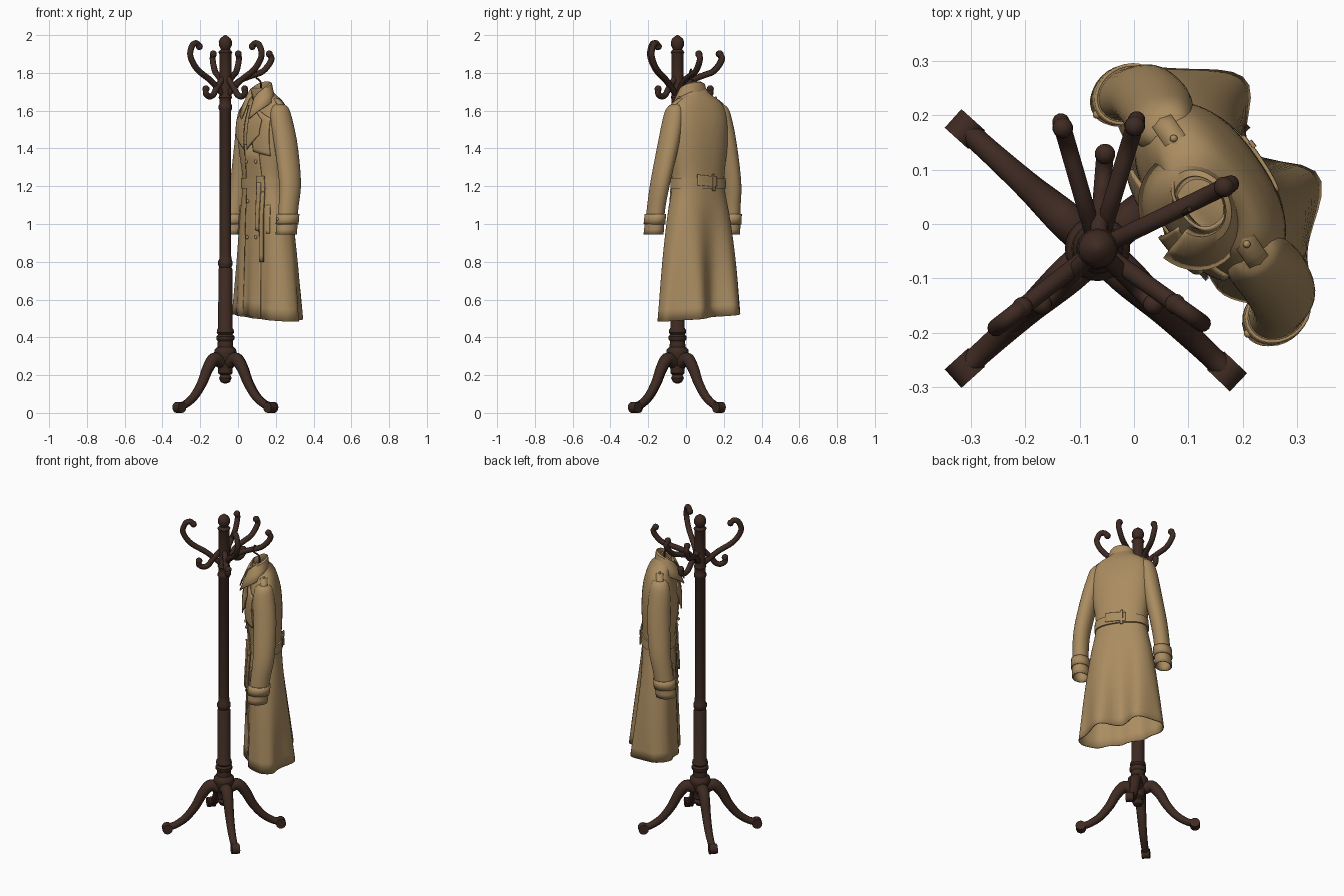
import bpy, bmesh, math
from mathutils import Vector, Matrix

if "Cube" in bpy.data.objects:
    bpy.data.objects.remove(bpy.data.objects["Cube"])

POLE = Vector((-0.067, -0.045, 0))
COAT = Vector((0.14, 0.06, 0))
N = 2.4  # roundness of the coat cross-section


def material(name, rgb):
    m = bpy.data.materials.new(name)
    m.diffuse_color = (*rgb, 1)
    m.use_nodes = True
    m.node_tree.nodes["Principled BSDF"].inputs["Base Color"].default_value = m.diffuse_color
    return m


WOOD = material("dark_wood", (0.048, 0.023, 0.016))
TAN = material("tan_cloth", (0.40, 0.262, 0.118))


def finish(name, bm, mat, thick=0.0, angle=40):
    bmesh.ops.recalc_face_normals(bm, faces=bm.faces)
    me = bpy.data.meshes.new(name)
    bm.to_mesh(me)
    bm.free()
    ob = bpy.data.objects.new(name, me)
    bpy.context.collection.objects.link(ob)
    me.materials.append(mat)
    if thick:
        mod = ob.modifiers.new("thickness", 'SOLIDIFY')
        mod.thickness, mod.offset = thick, 0
    bpy.ops.object.select_all(action='DESELECT')
    ob.select_set(True)
    bpy.context.view_layer.objects.active = ob
    bpy.ops.object.shade_smooth_by_angle(angle=math.radians(angle))
    return ob


def catmull(pts, steps=6):
    """Smooth curve through tuples of any length."""
    pts = [Vector(p) for p in pts]
    ext = [2 * pts[0] - pts[1]] + pts + [2 * pts[-1] - pts[-2]]
    out = []
    for a, b, c, d in zip(ext, ext[1:], ext[2:], ext[3:]):
        for i in range(steps):
            t = i / steps
            out.append(0.5 * (2 * b + (c - a) * t + (2 * a - 5 * b + 4 * c - d) * t * t
                              + (3 * b - a - 3 * c + d) * t ** 3))
    return out + [pts[-1]]


def skin(name, rows, mat, closed=True, thick=0.0, caps=False):
    """Surface through rows of points."""
    bm = bmesh.new()
    vs = [[bm.verts.new(p) for p in r] for r in rows]
    n = len(rows[0])
    for r, s in zip(vs, vs[1:]):
        for i in range(n if closed else n - 1):
            j = (i + 1) % n
            bm.faces.new((r[i], r[j], s[j], s[i]))
    if caps:
        bm.faces.new(vs[0])
        bm.faces.new(vs[-1])
    return finish(name, bm, mat, thick)


def tube(name, pts, radii, mat, sides=12):
    """Round tube along a planar path, with one radius per control point."""
    path = catmull([(*p, r) for p, r in zip(pts, radii)])
    pos = [Vector(p[:3]) for p in path]
    normal = Vector((0, 0, 1)).cross(pos[len(pos) // 2] - pos[0]).normalized()
    rows = []
    for i, p in enumerate(pos):
        t = (pos[min(i + 1, len(pos) - 1)] - pos[max(i - 1, 0)]).normalized()
        side = t.cross(normal).normalized()
        rows.append([p + path[i][3] * (normal * math.cos(k * math.tau / sides)
                     + side * math.sin(k * math.tau / sides)) for k in range(sides)])
    return skin(name, rows, mat, caps=True)


def ball(name, p, r, mat, scale=(1, 1, 1)):
    bm = bmesh.new()
    bmesh.ops.create_uvsphere(bm, u_segments=14, v_segments=10, radius=r,
                              matrix=Matrix.Translation(p) @ Matrix.Diagonal((*scale, 1)))
    return finish(name, bm, mat)


# --- turned pole with rings and finials
profile = [(0.005, 0.155), (0.024, 0.163), (0.034, 0.185), (0.026, 0.2), (0.038, 0.21), (0.038, 0.235),
           (0.045, 0.25), (0.052, 0.29), (0.06, 0.315), (0.057, 0.335), (0.042, 0.35), (0.04, 0.38),
           (0.048, 0.39), (0.048, 0.405), (0.038, 0.415), (0.046, 0.425), (0.044, 0.44), (0.038, 0.45),
           (0.037, 0.76), (0.032, 0.77), (0.039, 0.785), (0.039, 0.8), (0.032, 0.815), (0.03, 0.85),
           (0.03, 1.6), (0.036, 1.61), (0.036, 1.625), (0.031, 1.635), (0.031, 1.66), (0.036, 1.67),
           (0.032, 1.68), (0.032, 1.9), (0.037, 1.91), (0.024, 1.925), (0.034, 1.945), (0.035, 1.965),
           (0.028, 1.982), (0.014, 1.993), (0.004, 2.0)]
skin("pole", [[POLE + Vector((r * math.cos(k * math.tau / 24), r * math.sin(k * math.tau / 24), z))
               for k in range(24)] for r, z in profile], WOOD, caps=True)


def radial(angle, pts):
    d = Vector((math.cos(angle), math.sin(angle), 0))
    return [POLE + d * r + Vector((0, 0, z)) for r, z in pts]


# --- four curved legs with scroll feet
LEG = [(0.03, 0.27), (0.08, 0.285), (0.125, 0.235), (0.165, 0.16), (0.22, 0.09), (0.28, 0.048), (0.325, 0.035)]
for deg in (42, 138, 222, 316.5):
    ang = math.radians(deg)
    tube("leg", radial(ang, LEG), [0.035, 0.034, 0.03, 0.026, 0.023, 0.021, 0.021], WOOD)
    bm = bmesh.new()
    bmesh.ops.create_cone(bm, cap_ends=True, segments=16, radius1=0.029, radius2=0.029, depth=0.046,
                          matrix=Matrix.Translation(radial(ang, [(0.328, 0.029)])[0])
                          @ Matrix.Rotation(ang, 4, 'Z') @ Matrix.Rotation(math.pi / 2, 4, 'X'))
    finish("foot", bm, WOOD)

# --- bent hooks with ball tips
BIG = [(0.02, 1.69), (0.10, 1.76), (0.19, 1.82), (0.235, 1.89), (0.222, 1.945), (0.195, 1.957), (0.175, 1.94)]
TALL = [(0.02, 1.71), (0.08, 1.76), (0.14, 1.785), (0.195, 1.805), (0.23, 1.84), (0.247, 1.875), (0.235, 1.9)]
LOW = [(0.02, 1.77), (0.065, 1.72), (0.09, 1.685), (0.12, 1.675), (0.145, 1.69), (0.145, 1.715)]
for dx, dy, shape, size in [(-0.16, -0.125, BIG, 1), (0.175, -0.125, BIG, 1), (-0.065, 0.225, TALL, 0.98),
                            (0.07, 0.23, TALL, 1), (0.243, 0.118, TALL, 1.1), (0.014, 0.175, LOW, 1.2),
                            (-0.11, -0.11, LOW, 1), (0.11, -0.11, LOW, 1)]:
    pts = radial(math.atan2(dy, dx), [(r * size, z) for r, z in shape])
    tube("hook", pts, [0.016] * len(pts), WOOD)
    ball("hook_tip", pts[-1], 0.019, WOOD)


# --- coat frame: u across the shoulders, v toward the coat front
def W(u, v, z):
    return COAT + Vector((0.568 * u - 0.823 * v, -0.823 * u - 0.568 * v, z))


# height, half width, half depth, forward shift
BODY = catmull([(0.505, 0.247, 0.122, -0.02), (0.8, 0.212, 0.11, -0.016), (1.03, 0.178, 0.1, -0.01),
                (1.22, 0.145, 0.091, -0.007), (1.4, 0.167, 0.102, -0.001), (1.52, 0.174, 0.097, 0.0),
                (1.6, 0.163, 0.077, -0.002), (1.65, 0.128, 0.06, 0.0), (1.685, 0.08, 0.05, 0.012),
                (1.72, 0.056, 0.04, 0.025)], 5)


def section(z):
    for p, q in zip(BODY, BODY[1:]):
        if z <= q[0]:
            return p.lerp(q, max(0, (z - p[0]) / (q[0] - p[0])))
    return BODY[-1]


def fold(u, z, side):
    """Draped folds that deepen toward the hem, strongest at the back."""
    w = max(0, (1.2 - z) / 0.7) ** 1.3
    amp = 0.009 if side > 0 else 0.043
    period, phase = (0.13, 0.04) if side > 0 else (0.233, 0.094)
    return side * w * amp * math.cos(math.tau * (u - phase) / period)


def surf(u, z, side, off):
    _, a, b, v0 = section(z)
    k = max(0.0, 1 - min(1, abs(u) / a) ** N) ** (1 / N)
    return W(u, v0 + side * (b * k + off) + fold(u, z, side) * k, z)


def body_ring(z, grow=0.0, n=72):
    _, a, b, v0 = section(z)
    ring = []
    for i in range(n):
        s, c = math.sin(i * math.tau / n), math.cos(i * math.tau / n)
        u = (a + grow) * math.copysign(abs(s) ** (2 / N), s)
        k = abs(c) ** (2 / N)
        side = 1 if c >= 0 else -1
        tilt = -0.09 * u * max(0, (0.8 - z) / 0.3)
        ring.append(W(u, v0 + side * (b + grow) * k + fold(u, z, side) * k, z + tilt))
    return ring


skin("coat_body", [body_ring(p[0]) for p in BODY], TAN, thick=0.006)
skin("belt", [body_ring(z, g) for z, g in [(1.187, 0.002), (1.189, 0.01), (1.243, 0.01), (1.245, 0.002)]], TAN)
skin("neck_lining", [body_ring(1.68, -0.004), body_ring(1.688, -0.006)], TAN, caps=True)


def plate(name, quad, off, side=1, mat=TAN, n=12):
    """Cloth panel lying on the coat; corners are (u, z)."""
    a, b, c, d = [Vector(q) for q in quad]
    rows = []
    for j in range(n + 1):
        l, r = a.lerp(d, j / n), b.lerp(c, j / n)
        rows.append([surf(*l.lerp(r, i / n), side, off) for i in range(n + 1)])
    return skin(name, rows, mat, closed=False, thick=0.007)


# --- front panels, storm flap, lapels, belt tails, pockets
plate("front_placket", [(-0.05, 0.52), (0.10, 0.505), (0.085, 1.42), (-0.03, 1.42)], 0.005)
plate("storm_flap", [(0.05, 1.385), (0.145, 1.36), (0.148, 1.56), (0.05, 1.61)], 0.008)
plate("back_belt", [(-0.05, 1.195), (0.07, 1.205), (0.07, 1.262), (-0.05, 1.25)], 0.011, -1)
plate("back_belt_loop", [(-0.035, 1.175), (-0.02, 1.175), (-0.02, 1.265), (-0.035, 1.265)], 0.015, -1)
for s in (-1, 1):
    plate("lapel", [(s * 0.015, 1.395), (s * 0.105, 1.47), (s * 0.115, 1.55), (s * 0.02, 1.63)], 0.022)
    plate("pocket_welt", [(s * 0.13, 0.95), (s * 0.15, 0.95), (s * 0.14, 1.1), (s * 0.12, 1.1)], 0.006)
    for z in (1.33, 1.12, 0.93):
        ball("button", surf(0.025 + s * 0.04, z, 1, 0.012), 0.01, TAN, (0.8, 0.8, 1))
plate("belt_tail_long", [(0.105, 0.8), (0.13, 0.8), (0.115, 1.22), (0.09, 1.22)], 0.02)
plate("belt_tail_short", [(0.075, 0.97), (0.1, 0.96), (0.1, 1.22), (0.075, 1.22)], 0.025)
plate("buckle", [(0.07, 1.17), (0.115, 1.17), (0.115, 1.255), (0.07, 1.255)], 0.022)

# --- turned-down collar, open and spread at the front
rows = []
for a, b, v0, z, drop in [(0.05, 0.04, 0.025, 1.685, 0.03), (0.058, 0.046, 0.03, 1.752, 0.075),
                          (0.068, 0.055, 0.034, 1.748, 0.085), (0.085, 0.068, 0.042, 1.71, 0.1),
                          (0.108, 0.08, 0.05, 1.67, 0.115)]:
    row = []
    for i in range(33):
        f = i / 16 - 1
        t = f * math.radians(162)
        spread = 1.15 if abs(t) > math.pi / 2 else 1
        row.append(W(0.008 + 0.01 * f * f + a * math.sin(t), v0 - b * spread * math.cos(t), z - drop * f * f))
    rows.append(row)
skin("collar", rows, TAN, closed=False, thick=0.007)


# --- sleeves: height, across, forward, half width, half depth
def sleeve_rings(table, grow=0.0):
    return [[W(u + (ru + grow) * math.cos(k * math.tau / 28), v + (rv + grow) * math.sin(k * math.tau / 28), z)
             for k in range(28)] for z, u, v, ru, rv in table]


for s, out in ((1, 0.016), (-1, 0.004)):
    path = catmull([(1.635, s * 0.135, 0, 0.012, 0.02), (1.615, s * 0.145, 0, 0.036, 0.043),
                    (1.56, s * 0.155, 0, 0.048, 0.058), (1.42, s * 0.183 + out * 0.5, -0.006, 0.049, 0.063),
                    (1.22, s * 0.222 + out, 0.0, 0.045, 0.059), (1.08, s * 0.236 + out, 0.02, 0.042, 0.053),
                    (0.945, s * 0.24 + out, 0.037, 0.044, 0.054)], 5)
    skin("sleeve", sleeve_rings(path), TAN, thick=0.006)
    skin("cuff", sleeve_rings([p for p in path if p[0] < 1.07], 0.003), TAN, thick=0.005)
    skin("cuff_strap", sleeve_rings([p for p in path if 0.99 < p[0] < 1.06], 0.008), TAN, thick=0.006)
    z, u, v, ru, rv = path[-4]
    ball("cuff_button", W(u, v + rv + 0.011, z), 0.008, TAN)
    # shoulder tab
    tab = [(0.085, 1.672), (0.115, 1.664), (0.145, 1.645), (0.172, 1.615)]
    skin("shoulder_tab", [[W(s * u, v, z - 0.006 * abs(v) / 0.02) for v in (-0.02, 0, 0.02)] for u, z in tab],
         TAN, closed=False, thick=0.008)
    ball("shoulder_button", W(s * 0.118, 0, 1.668), 0.007, TAN)

# --- wire hanger hook over the stand
tube("hanger_hook", [W(0.005, 0.025, 1.68), W(0.005, 0.028, 1.75), W(0.005, 0.056, 1.775), W(0.005, 0.062, 1.8),
                     W(0.005, 0.05, 1.82)], [0.005] * 5, WOOD, 8)
